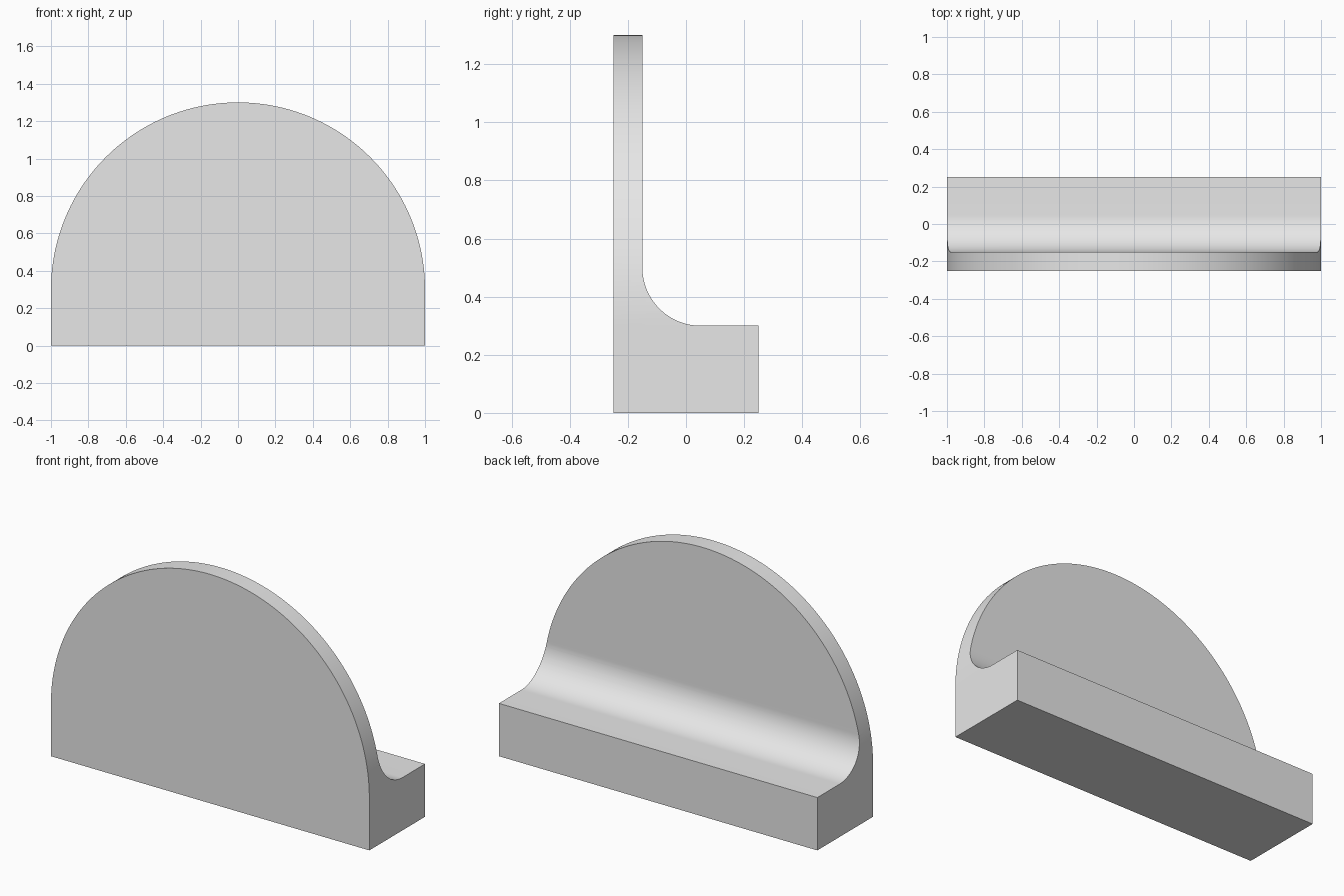
import bpy, bmesh, math
from mathutils import Vector

cube = bpy.data.objects.get("Cube")
if cube:
    bpy.data.objects.remove(cube, do_unlink=True)

BASE_H, RADIUS, HALF_DEPTH, WALL, FILLET = 0.3, 1.0, 0.25, 0.1, 0.2

grey = bpy.data.materials.new("plain grey")
grey.use_nodes = True
colour = (0.8, 0.8, 0.8, 1)
grey.diffuse_color = colour
grey.node_tree.nodes["Principled BSDF"].inputs["Base Color"].default_value = colour


def arc(cx, cz, r, start, end, steps):
    """Points on an arc, angles in degrees."""
    angles = [math.radians(start + (end - start) * i / steps) for i in range(steps + 1)]
    return [(cx + r * math.cos(a), cz + r * math.sin(a)) for a in angles]


def prism(name, points, sweep):
    """Extrude a closed outline of 3D points along a vector."""
    bm = bmesh.new()
    face = bm.faces.new([bm.verts.new(p) for p in points])
    out = bmesh.ops.extrude_face_region(bm, geom=[face])
    moved = [v for v in out["geom"] if isinstance(v, bmesh.types.BMVert)]
    bmesh.ops.translate(bm, vec=Vector(sweep), verts=moved)
    bmesh.ops.recalc_face_normals(bm, faces=bm.faces)
    mesh = bpy.data.meshes.new(name)
    bm.to_mesh(mesh)
    bm.free()
    mesh.materials.append(grey)
    obj = bpy.data.objects.new(name, mesh)
    bpy.context.collection.objects.link(obj)
    return obj


# Wall and base in one L-shaped side profile with a rounded inner corner
wall_back = -HALF_DEPTH + WALL
profile = [(-HALF_DEPTH, -0.2), (-HALF_DEPTH, 1.5), (wall_back, 1.5)]
profile += arc(wall_back + FILLET, BASE_H + FILLET, FILLET, 180, 270, 32)
profile += [(HALF_DEPTH, BASE_H), (HALF_DEPTH, -0.2)]
bracket = prism("filleted_bracket", [(-1.2, y, z) for y, z in profile], (2.4, 0, 0))

# Arched front outline that trims the bracket
outline = [(-RADIUS, 0), (RADIUS, 0)] + arc(0, BASE_H, RADIUS, 0, 180, 128)
cutter = prism("arch_outline", [(x, -0.4, z) for x, z in outline], (0, 0.8, 0))
cutter.hide_render = True

trim = bracket.modifiers.new("arch trim", 'BOOLEAN')
trim.operation = 'INTERSECT'
trim.solver = 'EXACT'
trim.object = cutter

bpy.ops.object.select_all(action='DESELECT')
bracket.select_set(True)
bpy.context.view_layer.objects.active = bracket
bpy.ops.object.modifier_apply(modifier=trim.name)
bpy.data.objects.remove(cutter, do_unlink=True)

# Smooth curved surfaces, crisp edges
bpy.ops.object.shade_smooth_by_angle(angle=math.radians(30))
